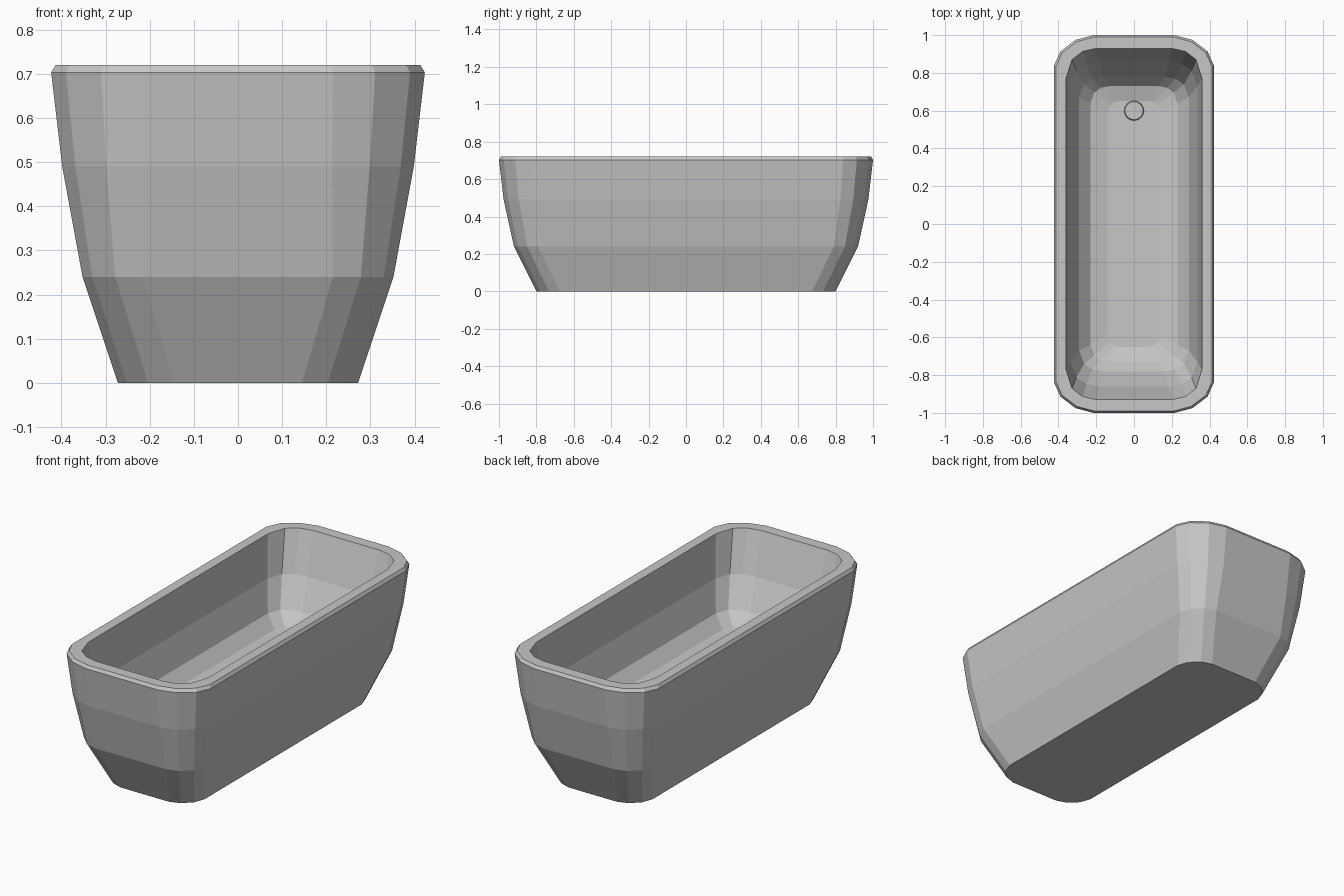
import bpy, bmesh

cube = bpy.data.objects.get("Cube")
if cube:
    bpy.data.objects.remove(cube)


def material(name, value):
    m = bpy.data.materials.new(name)
    m.use_nodes = True
    color = (value, value, value, 1)
    m.diffuse_color = color
    m.node_tree.nodes["Principled BSDF"].inputs["Base Color"].default_value = color
    return m


def ring(bm, corner, hx, hy, z, rx, ry):
    """Rounded rectangle, counter-clockwise, from one mirrored corner shape."""
    quarter = [(hx - rx + rx * u, hy - ry + ry * v) for u, v in corner]
    points = []
    for sx, sy in ((1, 1), (-1, 1), (-1, -1), (1, -1)):
        part = [(sx * x, sy * y) for x, y in quarter]
        points += part[::-1] if sx == sy else part
    return [bm.verts.new((x, y, z)) for x, y in points]


def finish(bm, name, mat):
    mesh = bpy.data.meshes.new(name)
    bm.to_mesh(mesh)
    bm.free()
    mesh.materials.append(mat)
    obj = bpy.data.objects.new(name, mesh)
    bpy.context.collection.objects.link(obj)
    return obj


enamel = material("grey enamel", 0.57)

# Corner shapes of the outside and the basin
OUTER = ((0, 1), (0.46, 0.84), (0.84, 0.46), (1, 0))
INNER = ((0, 1), (0.45, 0.9), (0.8, 0.63), (1, 0))

# Tub shell: outside from base to rim, then inside down to the floor
sections = [  # corner, half width, half length, height, corner radii
    (OUTER, 0.272, 0.80, 0.0, 0.127, 0.125),
    (OUTER, 0.352, 0.92, 0.24, 0.137, 0.13),
    (OUTER, 0.398, 0.975, 0.49, 0.185, 0.15),
    (OUTER, 0.423, 1.0, 0.703, 0.208, 0.16),
    (OUTER, 0.413, 0.99, 0.72, 0.203, 0.155),
    (INNER, 0.36, 0.93, 0.72, 0.16, 0.16),
    (INNER, 0.335, 0.86, 0.50, 0.15, 0.13),
    (INNER, 0.29, 0.78, 0.345, 0.13, 0.11),
    (INNER, 0.23, 0.73, 0.285, 0.10, 0.09),
    (INNER, 0.14, 0.65, 0.262, 0.06, 0.06),
]
bm = bmesh.new()
rings = [ring(bm, *s) for s in sections]
for a, b in zip(rings, rings[1:]):
    n = len(a)
    for i in range(n):
        j = (i + 1) % n
        bm.faces.new((a[i], a[j], b[j], b[i]))
bm.faces.new(rings[0][::-1])
bm.faces.new(rings[-1])
finish(bm, "tub_shell", enamel)

# Drain cover on the floor near the back
bm = bmesh.new()
bmesh.ops.create_cone(bm, cap_ends=True, segments=16, radius1=0.053,
                      radius2=0.048, depth=0.016)
drain = finish(bm, "drain_cover", enamel)
drain.location = (0, 0.6, 0.268)
